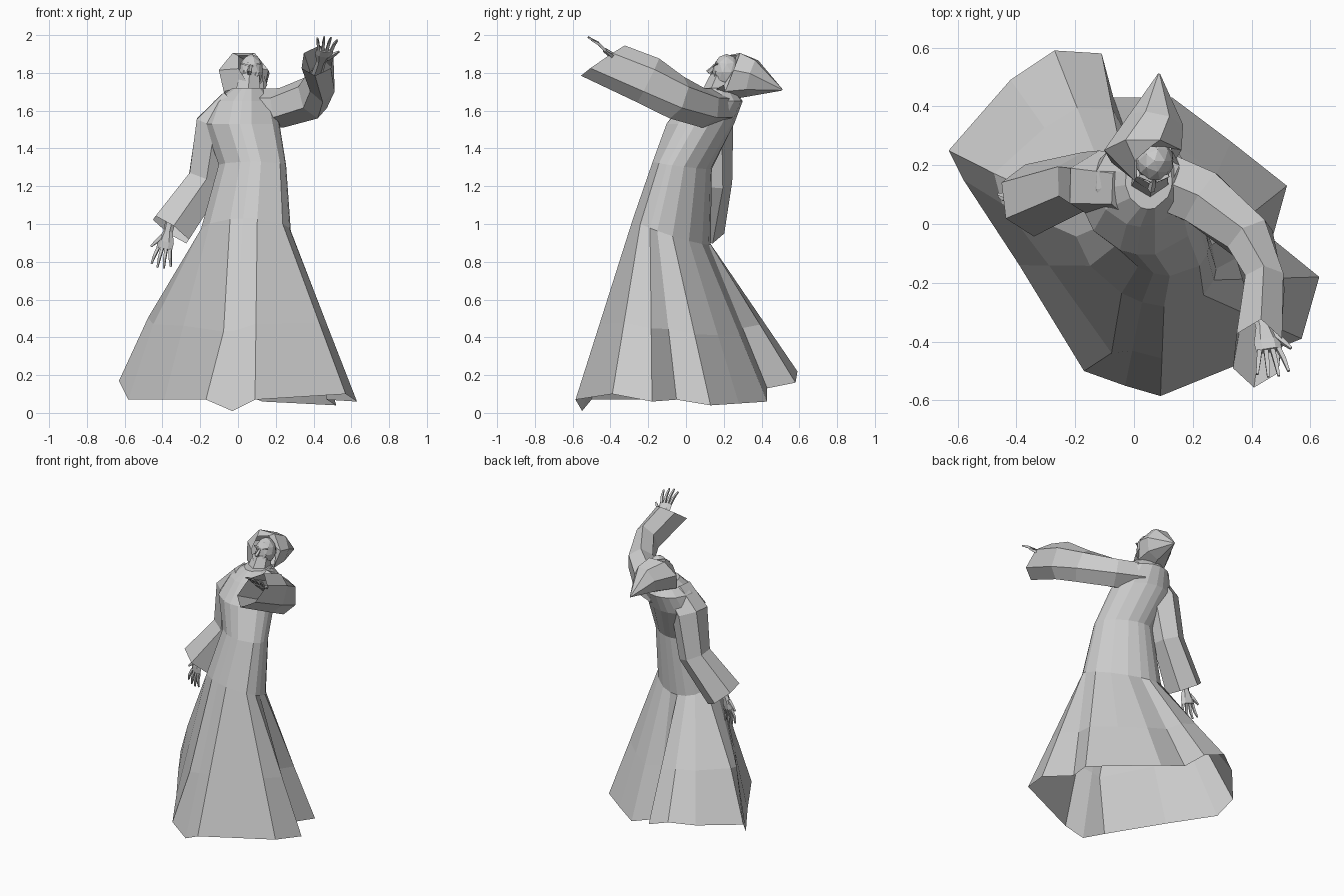
import bpy, bmesh
from math import sin, cos, pi, radians
from mathutils import Vector as V

cube = bpy.data.objects.get("Cube")
if cube:
    bpy.data.objects.remove(cube)

grey = bpy.data.materials.new("stone grey")
grey.use_nodes = True
colour = (0.6, 0.6, 0.6, 1)
grey.diffuse_color = colour
grey.node_tree.nodes["Principled BSDF"].inputs["Base Color"].default_value = colour


def finish(name, bm):
    bmesh.ops.recalc_face_normals(bm, faces=bm.faces)
    mesh = bpy.data.meshes.new(name)
    bm.to_mesh(mesh)
    bm.free()
    mesh.materials.append(grey)
    obj = bpy.data.objects.new(name, mesh)
    bpy.context.collection.objects.link(obj)
    return obj


def loft(name, rings, cap_start=False, cap_end=False):
    """Skin a list of equal-length point rings."""
    bm = bmesh.new()
    rows = [[bm.verts.new(p) for p in ring] for ring in rings]
    n = len(rows[0])
    for low, high in zip(rows, rows[1:]):
        for i in range(n):
            j = (i + 1) % n
            bm.faces.new((low[i], low[j], high[j], high[i]))
    if cap_start:
        bm.faces.new(rows[0])
    if cap_end:
        bm.faces.new(rows[-1])
    return finish(name, bm)


def tube(name, stations, hint, sides=6, cap_start=True, cap_end=False, turn=0.5):
    """Loft along a path; station = centre, half width, half height, lean."""
    centres = [V(s[0]) for s in stations]
    rings = []
    for i, (c, a, b, lean) in enumerate(stations):
        t = (centres[min(i + 1, len(centres) - 1)] - centres[max(i - 1, 0)]).normalized()
        up = V(hint) - t * t.dot(V(hint))
        up.normalize()
        side = t.cross(up)
        ring = []
        for k in range(sides):
            w = 2 * pi * (k + turn) / sides
            ring.append(V(c) + side * (a * cos(w)) + up * (b * sin(w)) + t * (lean * sin(w)))
        rings.append(ring)
    return loft(name, rings, cap_start, cap_end)


# Robe: uneven flaring hem, then oval rings up to the collar
hem = [(-.17, -.5, .07), (-.03, -.55, .01), (.09, -.585, .07), (.57, -.39, .1),
       (.63, -.18, .06), (.47, -.05, .07), (.52, .13, .04), (.33, .28, .05),
       (.13, .43, .06), (-.07, .43, .13), (-.11, .58, .16), (-.27, .59, .22),
       (-.42, .49, .2), (-.63, .25, .17), (-.58, .15, .07), (-.39, -.14, .07)]
angles = [250, 267, 285, 325, 345, 357, 20, 45, 70, 90, 105, 122, 140, 165, 190, 218]
# centre, half width, half depth, height, drop towards the back, twist of the oval
ovals = [(.04, -.075, .24, .195, .96, .07, -.28), (.075, -.02, .18, .15, 1.31, .02, -.25),
         (.02, .075, .2, .18, 1.53, 0, -.08), (.03, .145, .16, .155, 1.65, 0, 0),
         (.05, .15, .08, .1, 1.72, 0, 0)]


def oval(cx, cy, rx, ry, z, drop, twist):
    unit = [(cos(radians(a)), sin(radians(a))) for a in angles]
    return [V((cx + rx * u, cy + ry * v + twist * rx * u, z - drop * v)) for u, v in unit]


body = [oval(*o) for o in ovals]
hem = [V(p) for p in hem]
knee = [h.lerp(w, .42) for h, w in zip(hem, body[0])]
# Knee folds: the right front pleat and the right side billow out
knee[0] += V((.04, -.05, -.04))
knee[13] += V((-.03, .01, .01))
knee[14] += V((-.03, 0, .02))
loft("robe", [hem, knee] + body, cap_end=True)

# Sleeves
tube("left_sleeve", [((.07, .16, 1.615), .11, .1, 0), ((.23, .09, 1.615), .11, .105, 0),
                     ((.395, -.05, 1.67), .09, .12, 0), ((.445, -.2, 1.76), .075, .13, 0),
                     ((.42, -.44, 1.865), .09, .12, -.075)], (0, 0, 1))
tube("right_sleeve", [((-.01, .12, 1.64), .1, .105, 0), ((-.12, .13, 1.52), .12, .12, 0),
                      ((-.17, .145, 1.23), .11, .1, 0), ((-.355, .08, .97), .125, .125, 0)],
     (0, 1, 0))


# Hands: flat palm, four fanned fingers and a thumb
def hand(name, wrist, knuckle, tip, across, thumb_side):
    wrist, knuckle, tip, across = V(wrist), V(knuckle), V(tip), V(across).normalized()
    normal = (tip - wrist).cross(across)
    back = wrist + (wrist - knuckle) * 1.2
    tube(name + "_palm", [(back, .022, .03, 0), (wrist, .018, .026, 0),
                          (wrist.lerp(knuckle, .6), .018, .045, 0),
                          (knuckle, .014, .044, 0)], across, 6, cap_end=True)
    for i in range(4):
        f = i - 1.5
        root = knuckle + across * (f * .022)
        end = tip + across * (f * .036) - (tip - knuckle) * (.07 * f * f)
        bend = root.lerp(end, .5) + normal.normalized() * .008
        tube(f"{name}_finger_{i + 1}", [(root, .011, .011, 0), (bend, .01, .01, 0),
                                        (end, .006, .006, 0)], across, 4, cap_end=True)
    root = wrist.lerp(knuckle, .3) + across * (thumb_side * .025)
    end = knuckle + across * (thumb_side * .075)
    tube(name + "_thumb", [(root, .014, .014, 0), (root.lerp(end, .55), .012, .012, 0),
                           (end, .006, .006, 0)], normal, 4, cap_end=True)


hand("left_hand", (.44, -.35, 1.86), (.46, -.43, 1.92), (.475, -.52, 1.99), (1, .1, -.1), 1)
hand("right_hand", (-.37, .08, .96), (-.39, .08, .87), (-.41, .08, .765), (1, -.3, -.15), -1)

# Hood drawn back to a point
tube("hood", [((.075, .19, 1.8), .085, .115, .05), ((.03, .24, 1.785), .135, .14, .03),
              ((.075, .35, 1.775), .095, .105, 0), ((.085, .51, 1.71), .004, .004, 0)],
     (0, 0, 1), 7, cap_start=False, cap_end=True, turn=.25)
tube("neck", [((.05, .15, 1.66), .08, .08, 0), ((.06, .19, 1.78), .06, .06, 0)],
     (0, 1, 0), 6, cap_end=True)

# Face: faceted head with nose, brows and chin
bm = bmesh.new()
bmesh.ops.create_icosphere(bm, subdivisions=2, radius=1)
for v in bm.verts:
    taper = 1 + .25 * min(v.co.z, 0)
    v.co = V((.07 + v.co.x * .066 * taper, .215 + v.co.y * .075, 1.805 + v.co.z * .095))
finish("head", bm)
tube("nose", [((.068, .165, 1.845), .007, .01, 0), ((.06, .12, 1.805), .014, .016, 0),
              ((.06, .145, 1.785), .008, .006, 0)], (0, 1, 0), 5, cap_end=True)
for side, label in ((1, "left"), (-1, "right")):
    tube(label + "_brow", [((.068 + side * .008, .148, 1.837), .007, .01, 0),
                           ((.068 + side * .05, .165, 1.85), .005, .008, 0)],
         (0, 1, 0), 4, cap_end=True)
    tube(label + "_cheek", [((.068 + side * .035, .165, 1.81), .013, .014, 0),
                            ((.065 + side * .02, .15, 1.76), .008, .01, 0)],
         (0, 1, 0), 5, cap_end=True)
tube("chin", [((.062, .165, 1.765), .03, .025, 0), ((.055, .13, 1.725), .015, .014, 0)],
     (0, 1, 0), 5, cap_end=True)
